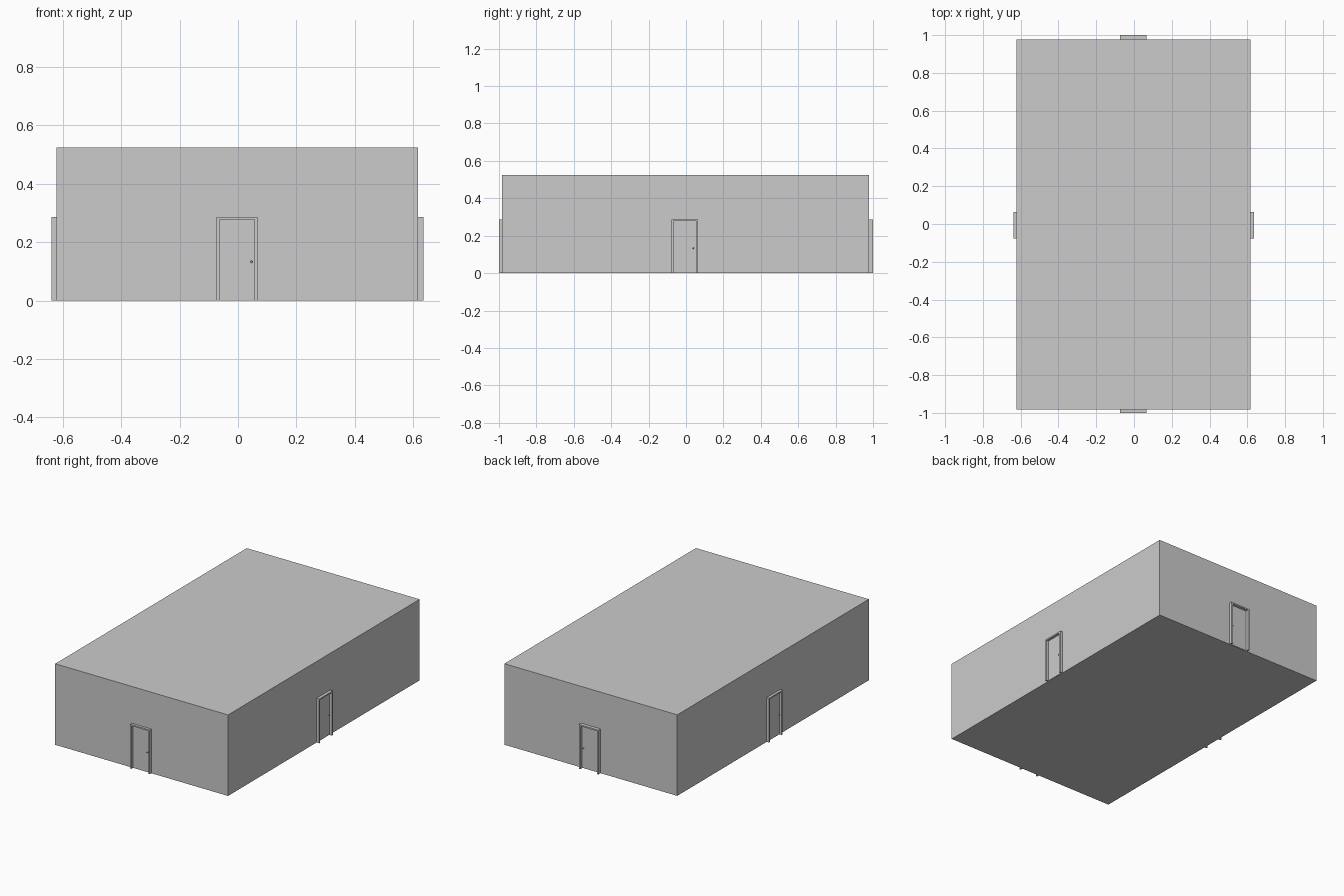
import bpy, bmesh, math
from mathutils import Matrix

if "Cube" in bpy.data.objects:
    bpy.data.objects.remove(bpy.data.objects["Cube"])

X0, X1, Y0, Y1, H = -0.622, 0.617, -0.983, 0.978, 0.525


def finish(name, bm, matrix=None):
    if matrix:
        bmesh.ops.transform(bm, matrix=matrix, verts=bm.verts)
    bmesh.ops.recalc_face_normals(bm, faces=bm.faces)
    mesh = bpy.data.meshes.new(name)
    bm.to_mesh(mesh)
    bm.free()
    obj = bpy.data.objects.new(name, mesh)
    bpy.context.collection.objects.link(obj)
    return obj


def box(name, lo, hi, matrix=None):
    bm = bmesh.new()
    bmesh.ops.create_cube(bm, size=1)
    for v in bm.verts:
        v.co = [(a + b) / 2 + c * (b - a) for a, b, c in zip(lo, hi, v.co)]
    return finish(name, bm, matrix)


# Door in local space: wall plane at y = 0, outside towards -y, centred on x = 0
def door(side, x, y, angle, depth, knob_x):
    place = Matrix.Translation((x, y, 0)) @ Matrix.Rotation(math.radians(angle), 4, 'Z')

    # Architrave: upside-down U profile pushed out of the wall
    outline = [(-0.07, 0), (-0.07, 0.287), (0.07, 0.287), (0.07, 0),
               (0.06, 0), (0.06, 0.278), (-0.06, 0.278), (-0.06, 0)]
    bm = bmesh.new()
    face = bm.faces.new([bm.verts.new((u, 0.002, z)) for u, z in outline])
    ext = bmesh.ops.extrude_face_region(bm, geom=[face])
    new = [g for g in ext['geom'] if isinstance(g, bmesh.types.BMVert)]
    bmesh.ops.translate(bm, verts=new, vec=(0, -depth - 0.002, 0))
    finish(side + "_door_frame", bm, place)

    # Door leaf
    box(side + "_door_leaf", (-0.06, -0.003, 0.002), (0.06, 0.002, 0.278), place)

    # Knob with stem
    bm = bmesh.new()
    turn = Matrix.Translation((knob_x, -0.006, 0.133)) @ Matrix.Rotation(math.pi / 2, 4, 'X')
    bmesh.ops.create_cone(bm, cap_ends=True, segments=12, radius1=0.002,
                          radius2=0.002, depth=0.008, matrix=turn)
    bmesh.ops.create_uvsphere(bm, u_segments=12, v_segments=8, radius=0.004,
                              matrix=Matrix.Translation((knob_x, -0.011, 0.133)))
    for f in bm.faces:
        f.smooth = len(f.verts) < 5
    finish(side + "_door_knob", bm, place)


# Building shell on a thin floor slab
box("floor_slab", (X0, Y0, 0), (X1, Y1, 0.004))
box("building_shell", (X0, Y0, 0.004), (X1, Y1, H))

# One door in the middle of each wall
door("front", -0.003, Y0, 0, 1 + Y0, 0.049)
door("right", X1, -0.007, 90, 0.019, 0.047)
door("back", -0.003, Y1, 180, 1 - Y1, -0.049)
door("left", X0, -0.007, -90, 0.017, 0.047)
